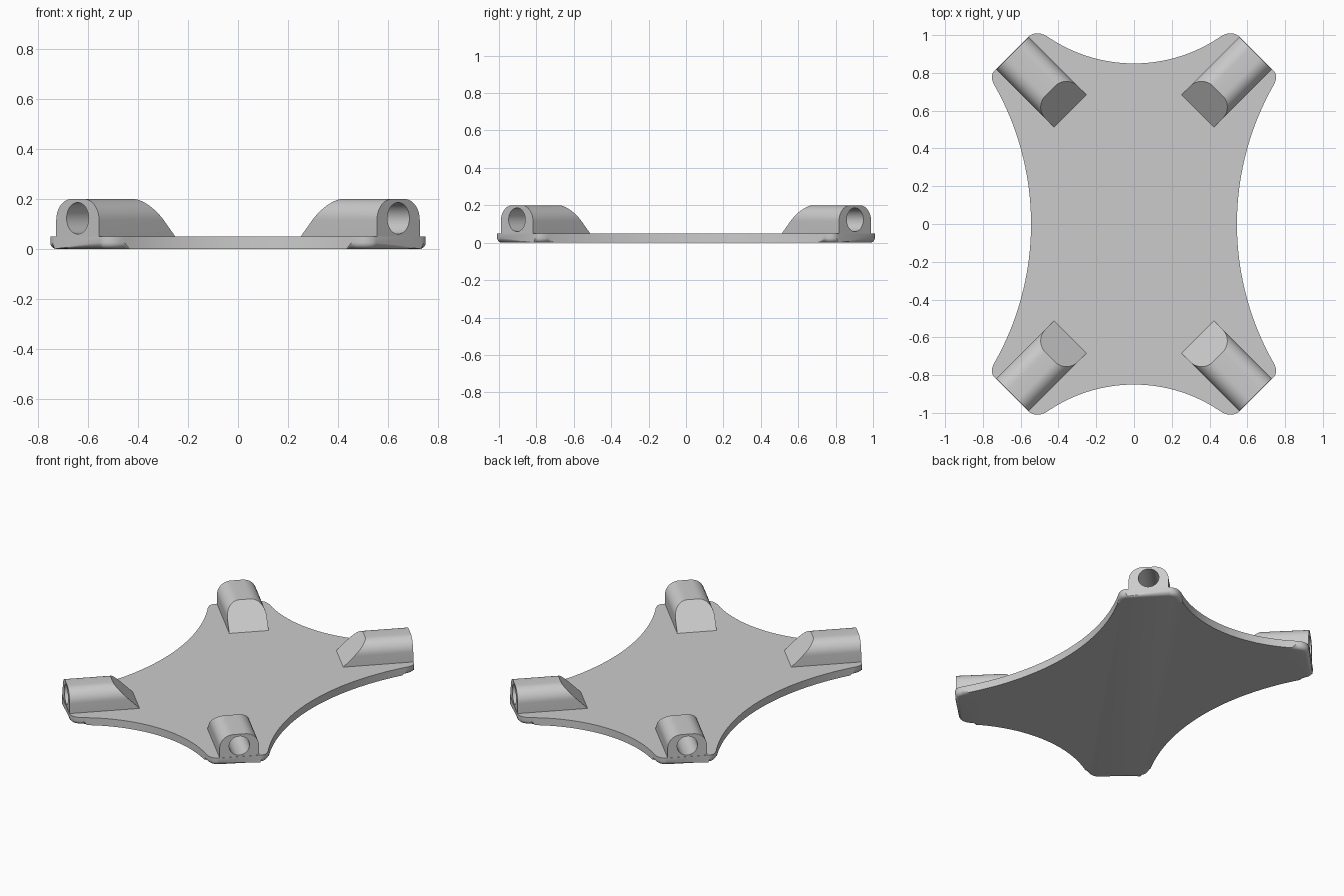
import bpy
import bmesh
from math import sin, cos, pi, radians, asin
from mathutils import Vector, Matrix

cube = bpy.data.objects.get("Cube")
if cube:
    bpy.data.objects.remove(cube, do_unlink=True)

grey = bpy.data.materials.new("plain_grey")
grey.use_nodes = True
GREY = (0.6, 0.6, 0.6, 1)
grey.diffuse_color = GREY
grey.node_tree.nodes["Principled BSDF"].inputs["Base Color"].default_value = GREY

THICK = 0.05


def make_object(name, bm):
    bmesh.ops.recalc_face_normals(bm, faces=bm.faces[:])
    mesh = bpy.data.meshes.new(name)
    bm.to_mesh(mesh)
    bm.free()
    mesh.materials.append(grey)
    obj = bpy.data.objects.new(name, mesh)
    bpy.context.collection.objects.link(obj)
    return obj


def smooth(obj):
    bpy.ops.object.select_all(action="DESELECT")
    obj.select_set(True)
    bpy.context.view_layer.objects.active = obj
    bpy.ops.object.shade_smooth_by_angle(angle=radians(32))


def scoop(dip, reach, rise, steps=20):
    """Half of a concave edge: (along, out) points from its middle to its end."""
    radius = (reach ** 2 + rise ** 2) / (2 * rise)
    end = asin(reach / radius)
    return [(radius * sin(end * i / steps), dip + radius * (1 - cos(end * i / steps)))
            for i in range(steps + 1)]


def rounded(a, corner, b, steps=6):
    """Soft corner between two points."""
    a, corner, b = Vector(a), Vector(corner), Vector(b)
    ts = [i / steps for i in range(1, steps + 1)]
    return [tuple(a * (1 - t) ** 2 + corner * 2 * t * (1 - t) + b * t * t) for t in ts]


# Base plate: one quarter of the outline, mirrored into four
side = [(out, along) for along, out in scoop(0.545, 0.74, 0.197)]
end = scoop(0.85, 0.455, 0.14)
quarter = side
quarter += rounded(side[-1], (0.767, 0.788), (0.735, 0.815))
quarter += [(0.555, 0.995)]
quarter += rounded((0.555, 0.995), (0.51, 1.027), end[-1])
quarter += end[-2::-1]
half = quarter + [(-x, y) for x, y in quarter[-2::-1]]
outline = half + [(x, -y) for x, y in half[-2:0:-1]]

bm = bmesh.new()
bottom = bm.faces.new([bm.verts.new((x, y, 0)) for x, y in outline])
ext = bmesh.ops.extrude_face_region(bm, geom=[bottom], use_keep_orig=True)
for v in ext["geom"]:
    if isinstance(v, bmesh.types.BMVert):
        v.co.z = THICK
rim = [e for e in bm.edges if all(v.co.z < 0.001 for v in e.verts)]
bmesh.ops.bevel(bm, geom=rim, offset=0.025, segments=5, profile=0.5,
                affect="EDGES", clamp_overlap=False)
smooth(make_object("base_plate", bm))

# Socket: arched block pointing along +x, with a sloped inner end
WIDTH, TOP, ROUND, LENGTH, SINK = 0.1215, 0.2, 0.085, 0.432, 0.045
right = [(WIDTH, SINK), (WIDTH, THICK)]
for i in range(11):
    a = pi / 2 * i / 10
    right.append((WIDTH - ROUND + ROUND * cos(a), TOP - ROUND + ROUND * sin(a)))
arch = right + [(-y, z) for y, z in reversed(right)]

bm = bmesh.new()
outer = [bm.verts.new((0, y, z)) for y, z in arch]
inner = [bm.verts.new((-LENGTH + max(z - THICK, 0), y, z)) for y, z in arch]
count = len(arch)
for i in range(count):
    j = (i + 1) % count
    bm.faces.new((outer[i], outer[j], inner[j], inner[i]))
bm.faces.new(outer)
bm.faces.new([inner[0], inner[1], inner[-2], inner[-1]])
bm.faces.new(inner[1:-1])
lip = [e for e in bm.edges if all(v.co.x > -0.001 for v in e.verts)
       and max(v.co.z for v in e.verts) > SINK + 0.001]
bmesh.ops.bevel(bm, geom=lip, offset=0.014, segments=3, profile=0.5,
                affect="EDGES", clamp_overlap=False)
socket = make_object("socket", bm)

# Blind round hole in the outer end
bm = bmesh.new()
bmesh.ops.create_cone(bm, cap_ends=True, segments=40, radius1=0.063, radius2=0.063,
                      depth=0.5, matrix=Matrix.Translation((0, 0, 0.123))
                      @ Matrix.Rotation(pi / 2, 4, "Y"))
cutter = make_object("hole_cutter", bm)
cutter.hide_render = True
cut = socket.modifiers.new("hole", "BOOLEAN")
cut.operation = "DIFFERENCE"
cut.solver = "EXACT"
cut.object = cutter
bpy.ops.object.select_all(action="DESELECT")
bpy.context.view_layer.objects.active = socket
socket.select_set(True)
bpy.ops.object.modifier_apply(modifier=cut.name)
bpy.data.objects.remove(cutter, do_unlink=True)
smooth(socket)

# One socket on each corner, facing outwards
corners = [("back_left", 1, 1, 45), ("back_right", -1, 1, 135),
           ("front_right", -1, -1, 225), ("front_left", 1, -1, 315)]
for i, (place, sx, sy, turn) in enumerate(corners):
    obj = socket
    if i:
        obj = socket.copy()
        bpy.context.collection.objects.link(obj)
    obj.name = place + "_socket"
    obj.location = (0.643 * sx, 0.904 * sy, 0)
    obj.rotation_euler.z = radians(turn)
